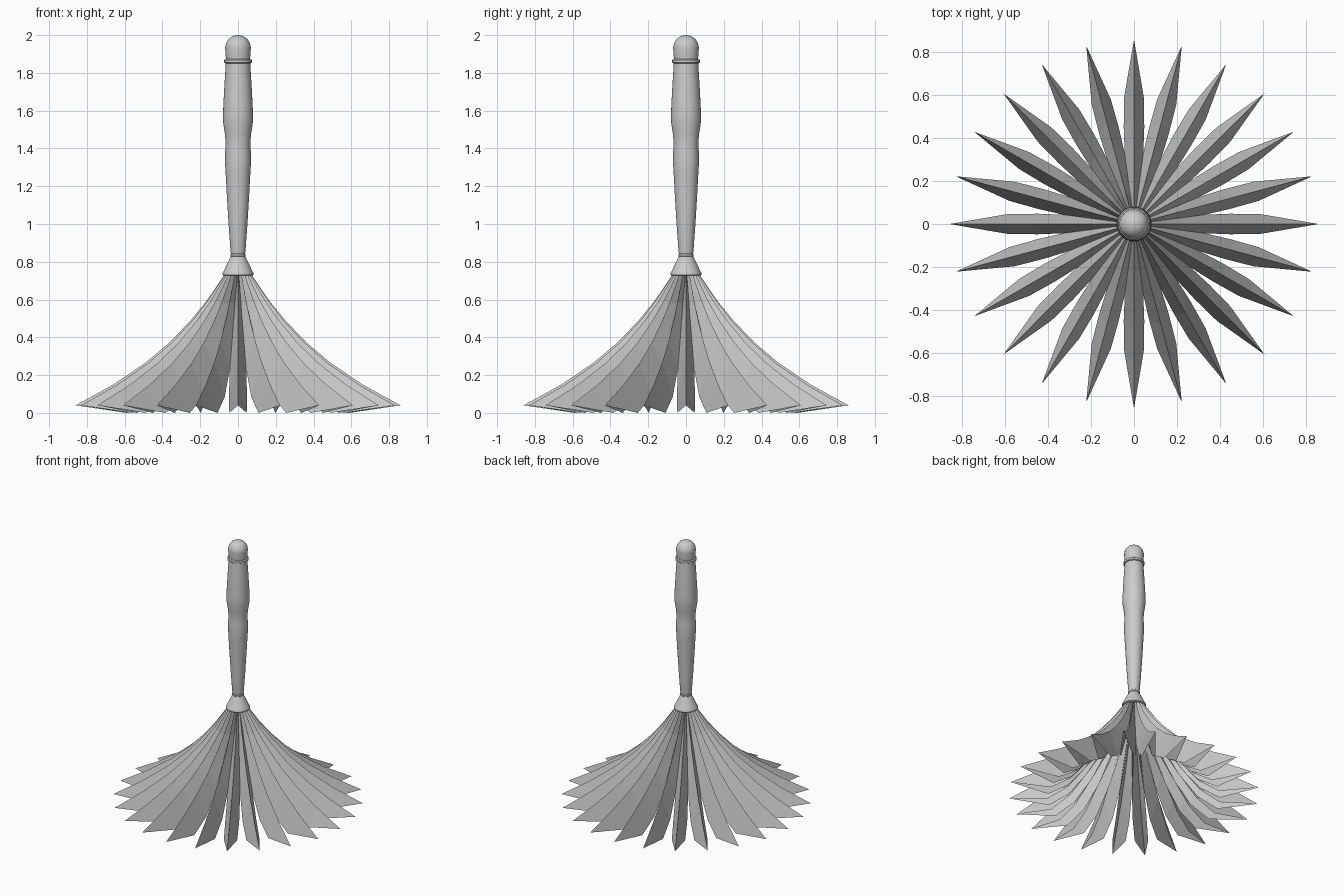
import bpy, bmesh, math

if "Cube" in bpy.data.objects:
    bpy.data.objects.remove(bpy.data.objects["Cube"])

SIDES = 32
BLADES = 24


def make_object(name, bm):
    bmesh.ops.recalc_face_normals(bm, faces=bm.faces)
    mesh = bpy.data.meshes.new(name)
    bm.to_mesh(mesh)
    bm.free()
    ob = bpy.data.objects.new(name, mesh)
    bpy.context.collection.objects.link(ob)
    return ob


def lathe(name, profile):
    """Turn a (radius, height) profile around z and cap open ends."""
    bm = bmesh.new()
    rings = []
    for r, z in profile:
        rings.append([bm.verts.new((r * math.cos(2 * math.pi * i / SIDES),
                                    r * math.sin(2 * math.pi * i / SIDES), z))
                      for i in range(SIDES)])
    for a, b in zip(rings, rings[1:]):
        for i in range(SIDES):
            j = (i + 1) % SIDES
            bm.faces.new((a[i], a[j], b[j], b[i]))
    bm.faces.new(rings[0])
    bm.faces.new(rings[-1])
    ob = make_object(name, bm)
    bpy.ops.object.select_all(action='DESELECT')
    bpy.context.view_layer.objects.active = ob
    ob.select_set(True)
    bpy.ops.object.shade_smooth_by_angle(angle=math.radians(35))
    return ob


# Handle grip
lathe("handle", [(.036, .83), (.04, .86), (.05, 1.0), (.06, 1.17), (.066, 1.28),
                 (.069, 1.33), (.068, 1.38), (.065, 1.43), (.07, 1.48),
                 (.079, 1.54), (.08, 1.57), (.077, 1.64), (.071, 1.75), (.064, 1.86)])

# Collars and ferrule
lathe("neck_collar", [(.034, .825), (.041, .831), (.041, .84), (.034, .846)])
lathe("ferrule", [(.076, .727), (.082, .731), (.082, .741), (.075, .752),
                  (.058, .79), (.04, .825), (.036, .832)])
lathe("top_collar", [(.066, 1.85), (.073, 1.854), (.073, 1.868), (.066, 1.873)])

# Rounded end cap
dome = [(.068 * math.cos(t), 1.932 + .068 * math.sin(t))
        for t in [math.radians(a) for a in range(0, 89, 11)]]
lathe("end_cap", [(.063, 1.865), (.066, 1.90)] + dome + [(.001, 2.0)])

# Feather skirt: V-folded blades, each with a raised ridge and two lower edges
ridge = [(.07, .74), (.165, .6), (.25, .495), (.36, .38), (.49, .27), (.66, .155), (.86, .045)]
edge = [(.03, .73, .006), (.12, .56, .02), (.21, .41, .033), (.32, .25, .043),
        (.45, .09, .048), (.59, .005, .046)]
bm = bmesh.new()
for k in range(BLADES):
    a = 2 * math.pi * k / BLADES
    c, s = math.cos(a), math.sin(a)

    def vert(r, w, z):
        return bm.verts.new((r * c - w * s, r * s + w * c, z))

    top = [vert(r, 0, z) for r, z in ridge]
    for side in (-1, 1):
        low = [vert(r, side * w, z) for r, z, w in edge]
        for i in range(len(low) - 1):
            bm.faces.new((top[i], top[i + 1], low[i + 1], low[i]))
        bm.faces.new((top[-2], top[-1], low[-1]))
skirt = make_object("feather_skirt", bm)
# drop the skirt so its lowest points sit on the ground
low_z = min(v.co.z for v in skirt.data.vertices)
skirt.location.z = -low_z
